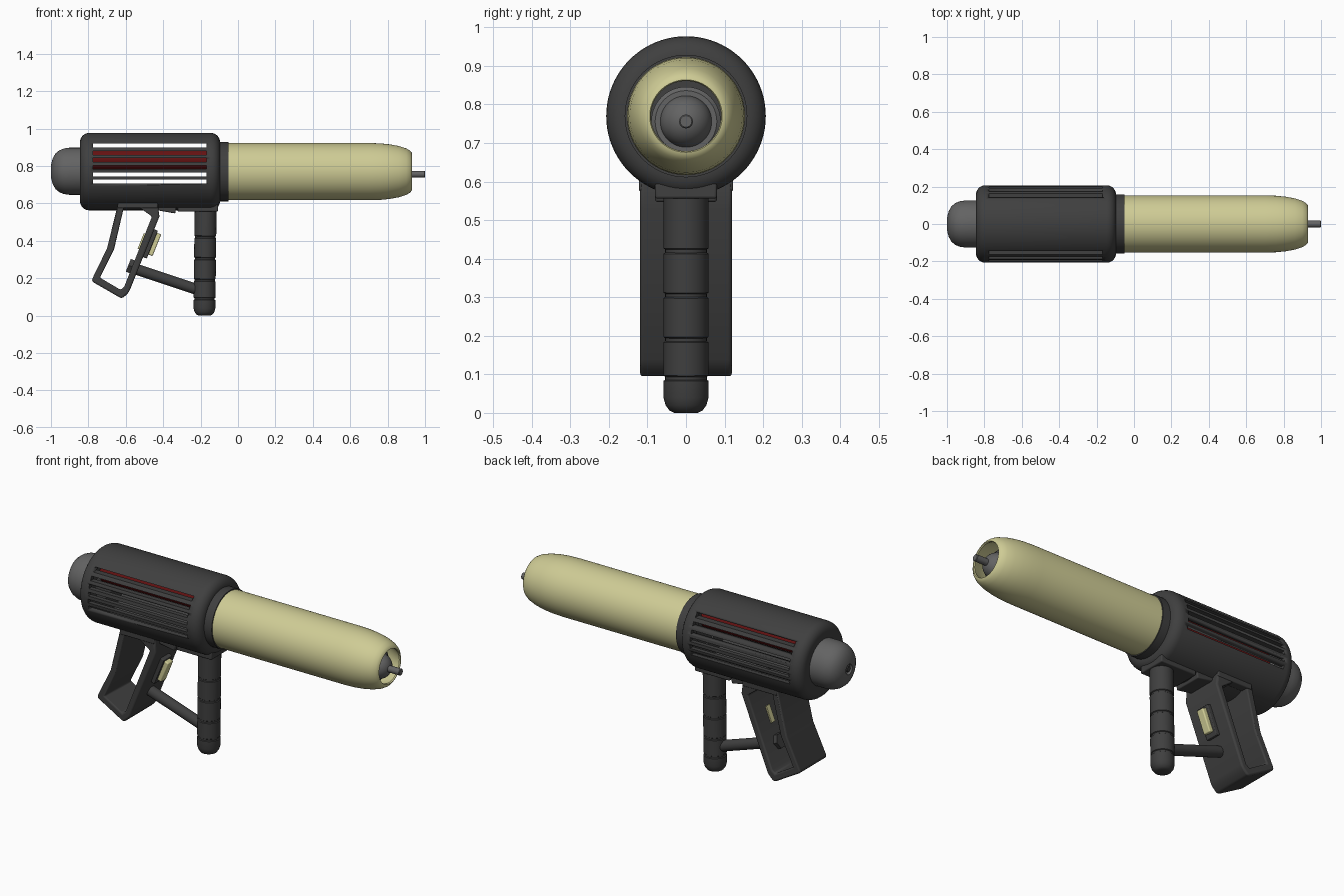
import bpy, bmesh, math
from mathutils import Vector, Matrix

if "Cube" in bpy.data.objects:
    bpy.data.objects.remove(bpy.data.objects["Cube"])


def mat(name, col):
    m = bpy.data.materials.new(name)
    m.diffuse_color = (*col, 1)
    m.use_nodes = True
    m.node_tree.nodes["Principled BSDF"].inputs["Base Color"].default_value = m.diffuse_color
    return m


DARK = mat("charcoal", (0.05, 0.05, 0.05))
GREY = mat("mid_grey", (0.125, 0.125, 0.125))
CREAM = mat("pale_yellow", (0.62, 0.6, 0.3))
RED = mat("dark_red", (0.13, 0.006, 0.006))
AXIS = 0.77  # height of the barrel axis


def finish(bm, name, material, bevel=0):
    bmesh.ops.recalc_face_normals(bm, faces=bm.faces)
    me = bpy.data.meshes.new(name)
    bm.to_mesh(me)
    bm.free()
    ob = bpy.data.objects.new(name, me)
    bpy.context.collection.objects.link(ob)
    me.materials.append(material)
    if bevel:
        mod = ob.modifiers.new("bevel", 'BEVEL')
        mod.width, mod.segments, mod.limit_method = bevel, 3, 'ANGLE'
    bpy.ops.object.select_all(action='DESELECT')
    bpy.context.view_layer.objects.active = ob
    ob.select_set(True)
    bpy.ops.object.shade_smooth_by_angle(angle=math.radians(35))
    return ob


def lathe(name, profile, start, direction, material, segs=64, ring=False):
    """Turn (distance, radius) points about a line; ring joins last to first."""
    bm = bmesh.new()
    rot = Vector(direction).to_track_quat('Z', 'Y').to_matrix().to_4x4()
    m = Matrix.Translation(start) @ rot
    loops = []
    for d, r in profile:
        loops.append([bm.verts.new(m @ Vector((r * math.cos(2 * math.pi * i / segs),
                                               r * math.sin(2 * math.pi * i / segs), d)))
                      for i in range(segs)])
    pairs = list(zip(loops, loops[1:]))
    if ring:
        pairs.append((loops[-1], loops[0]))
    for a, b in pairs:
        for i in range(segs):
            j = (i + 1) % segs
            bm.faces.new((a[i], a[j], b[j], b[i]))
    if not ring:
        bm.faces.new(loops[0])
        bm.faces.new(loops[-1])
    return finish(bm, name, material)


def box(name, centre, size, material, tilt=0, bevel=0):
    bm = bmesh.new()
    m = Matrix.Translation(centre) @ Matrix.Rotation(tilt, 4, 'Y') @ Matrix.Diagonal((*size, 1))
    bmesh.ops.create_cube(bm, size=1, matrix=m)
    return finish(bm, name, material, bevel)


def arc(cx, cr, rad, a0, a1, n=6):
    return [(cx + rad * math.cos(math.radians(a0 + (a1 - a0) * i / n)),
             cr + rad * math.sin(math.radians(a0 + (a1 - a0) * i / n))) for i in range(n + 1)]


X = (1, 0, 0)
O = (0, 0, AXIS)

# Hollow housing with rounded ends
housing = lathe("housing", [(-0.845, 0.09)] + arc(-0.795, 0.157, 0.05, 180, 90)
                + arc(-0.146, 0.157, 0.05, 90, 0)
                + [(-0.096, 0.09), (-0.13, 0.09), (-0.13, 0.182), (-0.81, 0.182), (-0.81, 0.09)],
                O, X, DARK, 80, ring=True)

# Cooling slots cut through both sides of the housing
bm = bmesh.new()
for i in range(6):
    z = 0.909 - i * 0.0385
    bmesh.ops.create_cube(bm, size=1, matrix=Matrix.Translation((-0.472, 0, z))
                          @ Matrix.Diagonal((0.605, 0.6, 0.021, 1)))
cutter = finish(bm, "slot_cutter", DARK)
cutter.hide_render = True
cutter.hide_viewport = False
cutter.display_type = 'WIRE'
mod = housing.modifiers.new("slots", 'BOOLEAN')
mod.operation, mod.solver, mod.object = 'DIFFERENCE', 'EXACT', cutter
bpy.context.view_layer.objects.active = housing
bpy.ops.object.modifier_apply(modifier="slots")
bpy.data.objects.remove(cutter)

# Red core seen through the slots
lathe("inner_core", [(-0.81, 0.056), (-0.13, 0.056)], (0, 0, 0.835), X, RED, 32)

# Rear knob with a small recess
lathe("rear_knob", [(-0.815, 0.126), (-0.90, 0.126), (-0.93, 0.122), (-0.955, 0.112),
                    (-0.975, 0.096), (-0.99, 0.07), (-0.998, 0.042), (-1.0, 0.028),
                    (-0.988, 0.024), (-0.988, 0.006)], (0, 0, 0.772), X, GREY)
lathe("rear_screw", [(-0.98, 0.014), (-0.998, 0.014)], (0, 0, 0.772), X, DARK, 16)

# Collar and barrel
lathe("collar", [(-0.12, 0.159), (-0.05, 0.159)], O, X, DARK)
lathe("barrel", [(-0.06, 0.153), (0.70, 0.153), (0.76, 0.151), (0.81, 0.146), (0.86, 0.137),
                 (0.90, 0.124), (0.92, 0.112), (0.929, 0.101), (0.931, 0.094), (0.925, 0.091),
                 (0.89, 0.105), (0.84, 0.125), (0.76, 0.138), (-0.06, 0.138)],
      O, X, CREAM, 80, ring=True)

# Emitter inside the muzzle: backing cup, dome and rod
E = (0, 0, 0.756)
lathe("muzzle_cup", [(0.70, 0.09), (0.86, 0.09), (0.868, 0.08), (0.868, 0.01)], E, X, GREY, 48)
lathe("emitter_dome", arc(0.865, 0, 0.067, 92, 4, 10), E, X, GREY, 48)
lathe("emitter_rod", [(0.88, 0.018), (0.997, 0.018), (1.0, 0.015)], E, X, GREY, 24)

# Front grip with finger grooves and a rounded foot
grip = [(0.0, 0.03), (0.006, 0.043), (0.02, 0.053), (0.04, 0.0585)]
for z in (0.09, 0.19, 0.305, 0.42):
    grip += [(z - 0.007, 0.0585), (z - 0.004, 0.054), (z + 0.004, 0.054), (z + 0.007, 0.0585)]
lathe("front_grip", grip + [(0.59, 0.058)], (-0.18, 0, 0), (0.012, 0, 1), DARK, 40)

# Plates joining the grips to the housing
box("front_mount", (-0.215, 0, 0.576), (0.215, 0.16, 0.04), DARK, 0, 0.006)
box("middle_mount", (-0.40, 0, 0.583), (0.14, 0.16, 0.05), DARK, math.radians(10), 0.006)

# Rear grip: open loop frame, as wide as it is hollow
outer = [(-0.64, 0.605), (-0.43, 0.605), (-0.42, 0.53), (-0.583, 0.125), (-0.62, 0.09),
         (-0.785, 0.185), (-0.70, 0.36)]
inner = [(-0.61, 0.58), (-0.53, 0.58), (-0.46, 0.53), (-0.608, 0.155), (-0.628, 0.138),
         (-0.738, 0.203), (-0.662, 0.357)]
bm = bmesh.new()
w = 0.119
rings = [[bm.verts.new((x, y, z)) for x, z in pts]
         for pts, y in ((outer, -w), (outer, w), (inner, w), (inner, -w))]
for a, b in zip(rings, rings[1:] + rings[:1]):
    for i in range(7):
        j = (i + 1) % 7
        bm.faces.new((a[i], a[j], b[j], b[i]))
# round the bottom corners most, the long sides less
bm.edges.ensure_lookup_table()
cross = [e for e in bm.edges if abs(e.verts[0].co.y - e.verts[1].co.y) > 0.1
         and e.verts[0] in rings[0] + rings[1] and e.verts[0].co.z < 0.3]
bmesh.ops.bevel(bm, geom=cross, offset=0.015, segments=3, profile=0.5, affect='EDGES')
rear = finish(bm, "rear_grip", DARK, 0.016)

# Flared lips at the top of the rear grip, mirrored across the centre
for s, side in ((-1, "right"), (1, "left")):
    box("grip_lip_" + side, (-0.535, s * 0.1, 0.59), (0.21, 0.045, 0.03), DARK, 0, 0.005)

# Trigger in its dark surround, leaning with the grip
lean = math.atan2(0.163, 0.405)
box("trigger_surround", (-0.472, 0, 0.385), (0.03, 0.075, 0.16), DARK, lean, 0.004)
box("trigger", (-0.456, 0, 0.385), (0.048, 0.046, 0.125), CREAM, lean, 0.006)
box("trigger_back", (-0.5165, 0, 0.398), (0.008, 0.03, 0.09), CREAM, lean)

# Strut between the grips and its hexagonal nut
d = Vector((0.36, 0, -0.12))
lathe("strut", [(0, 0.029), (d.length, 0.029)], (-0.55, 0, 0.25), d, DARK, 24)
lathe("strut_nut", [(-0.02, 0.042), (0.02, 0.042)], (-0.568, 0, 0.262), (0.93, 0, -0.37), DARK, 6)
